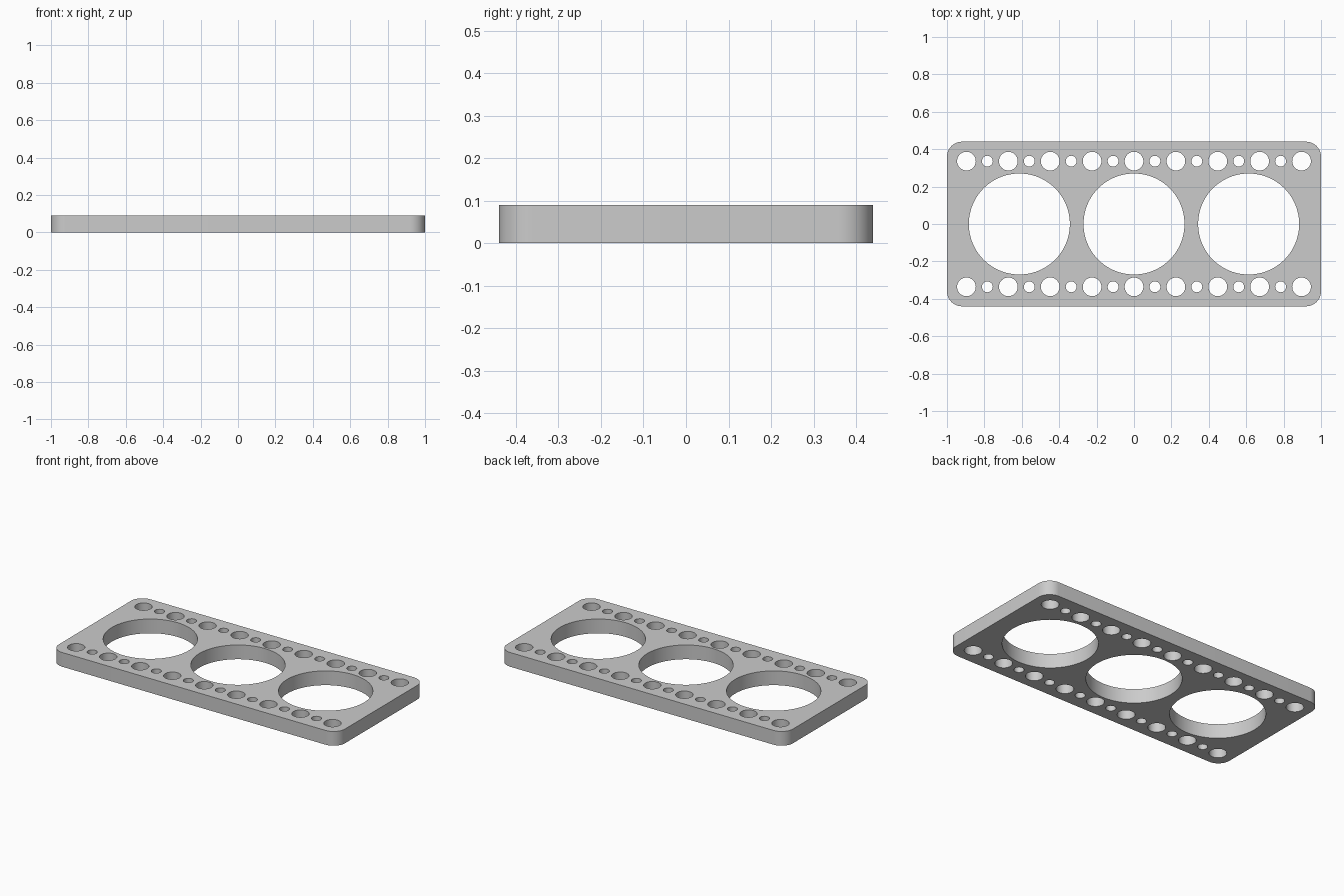
import bpy
import bmesh
from math import cos, sin, pi

HALF_X, HALF_Y, HEIGHT, CORNER = 1.0, 0.44, 0.09, 0.08
ROW_Y, PITCH = 0.336, 0.224

cube = bpy.data.objects.get("Cube")
if cube:
    bpy.data.objects.remove(cube, do_unlink=True)

grey = bpy.data.materials.new("light grey")
grey.use_nodes = True
colour = (0.6, 0.6, 0.6, 1)
grey.diffuse_color = colour
grey.node_tree.nodes["Principled BSDF"].inputs["Base Color"].default_value = colour


def arc(cx, cy, radius, start, sweep, steps):
    return [(cx + radius * cos(start + sweep * i / steps),
             cy + radius * sin(start + sweep * i / steps)) for i in range(steps + 1)]


def add_loop(curve, points):
    spline = curve.splines.new("POLY")
    spline.points.add(len(points) - 1)
    for point, (x, y) in zip(spline.points, points):
        point.co = (x, y, 0, 1)
    spline.use_cyclic_u = True


def add_hole(curve, x, y, radius, sides):
    add_loop(curve, arc(x, y, radius, 0, 2 * pi, sides)[:-1])


# Flat profile: rounded outline with holes
profile = bpy.data.curves.new("plate_profile", "CURVE")
profile.dimensions = "2D"
profile.fill_mode = "BOTH"
profile.extrude = HEIGHT / 2

outline = []
for i, (sx, sy) in enumerate([(1, 1), (-1, 1), (-1, -1), (1, -1)]):
    outline += arc(sx * (HALF_X - CORNER), sy * (HALF_Y - CORNER),
                   CORNER, i * pi / 2, pi / 2, 12)
add_loop(profile, outline)

# Three large bores
for x in (-0.613, 0, 0.613):
    add_hole(profile, x, 0, 0.27, 96)

# Alternating wide and narrow holes along both long edges
for y in (-ROW_Y, ROW_Y):
    for i in range(-8, 9):
        wide = i % 2 == 0
        add_hole(profile, i * PITCH / 2, y, 0.05 if wide else 0.029, 40 if wide else 28)

# Turn the profile into a welded solid standing on the ground
source = bpy.data.objects.new("plate_profile", profile)
bpy.context.collection.objects.link(source)
bpy.context.view_layer.update()
evaluated = source.evaluated_get(bpy.context.evaluated_depsgraph_get())
mesh = bpy.data.meshes.new_from_object(evaluated)
bpy.data.objects.remove(source, do_unlink=True)

bm = bmesh.new()
bm.from_mesh(mesh)
bmesh.ops.remove_doubles(bm, verts=bm.verts, dist=0.0001)
bmesh.ops.translate(bm, verts=bm.verts, vec=(0, 0, HEIGHT / 2))
bmesh.ops.recalc_face_normals(bm, faces=bm.faces)
bm.to_mesh(mesh)
bm.free()

mesh.name = "perforated_plate"
mesh.materials.clear()
mesh.materials.append(grey)
plate = bpy.data.objects.new("perforated_plate", mesh)
bpy.context.collection.objects.link(plate)
bpy.ops.object.select_all(action="DESELECT")
plate.select_set(True)
bpy.context.view_layer.objects.active = plate
bpy.ops.object.shade_smooth_by_angle(angle=pi / 6)
